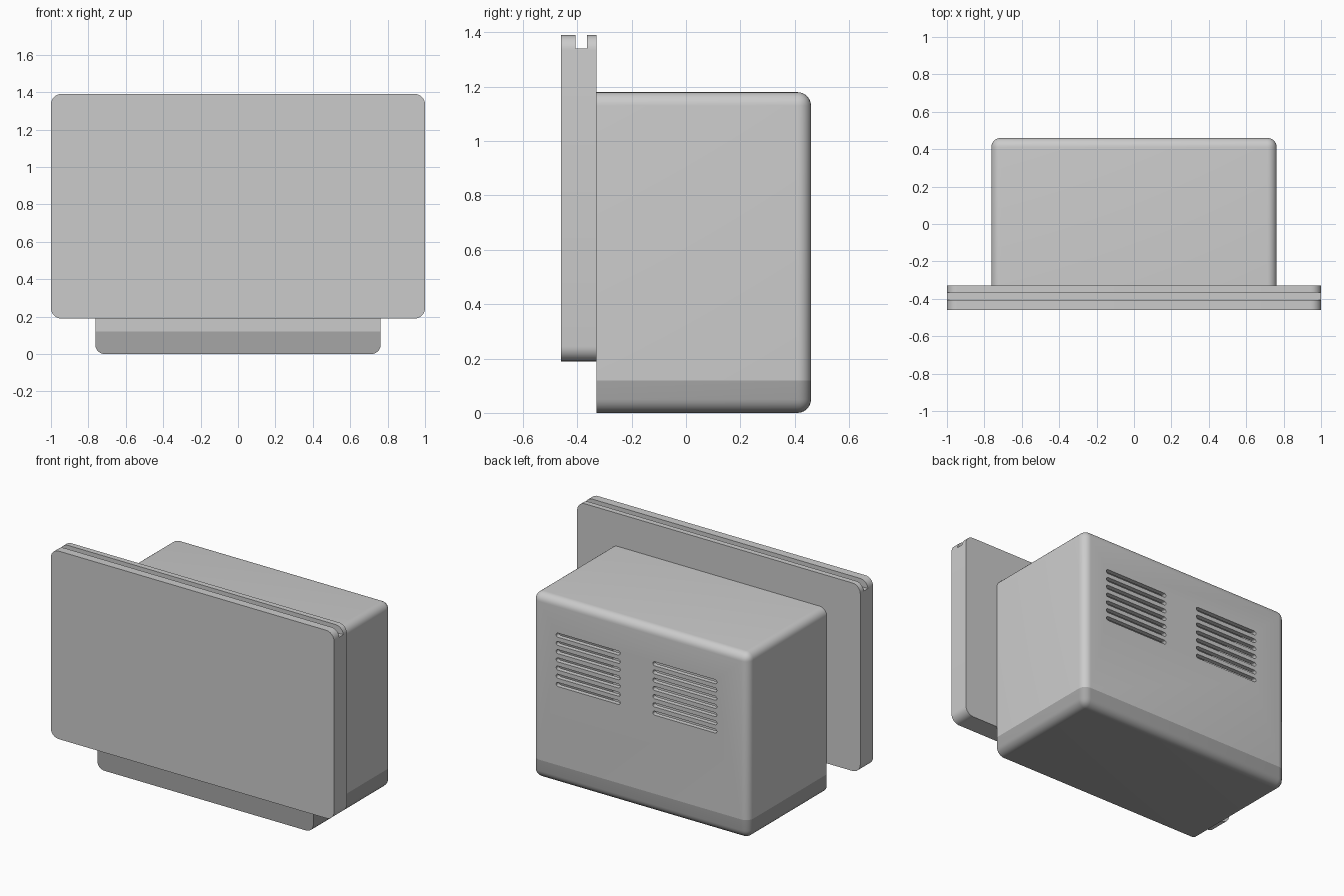
import bpy, bmesh, math
from mathutils import Vector

if "Cube" in bpy.data.objects:
    bpy.data.objects.remove(bpy.data.objects["Cube"])


def add_object(name, bm):
    bmesh.ops.recalc_face_normals(bm, faces=bm.faces)
    me = bpy.data.meshes.new(name)
    bm.to_mesh(me)
    bm.free()
    ob = bpy.data.objects.new(name, me)
    bpy.context.collection.objects.link(ob)
    return ob


def add_slab(bm, x0, x1, y0, y1, z0, z1, r=0.0, seg=6):
    """Rounded rectangle in XZ, extruded from y0 to y1."""
    pts = []
    if r:
        corners = ((x1 - r, z1 - r), (x0 + r, z1 - r), (x0 + r, z0 + r), (x1 - r, z0 + r))
        for q, (cx, cz) in enumerate(corners):
            for i in range(seg + 1):
                a = math.pi / 2 * (q + i / seg)
                pts.append((cx + r * math.cos(a), cz + r * math.sin(a)))
    else:
        pts = [(x1, z1), (x0, z1), (x0, z0), (x1, z0)]
    face = bm.faces.new([bm.verts.new((x, y0, z)) for x, z in pts])
    ext = bmesh.ops.extrude_face_region(bm, geom=[face], use_keep_orig=True)
    verts = [g for g in ext["geom"] if isinstance(g, bmesh.types.BMVert)]
    bmesh.ops.translate(bm, verts=verts, vec=(0, y1 - y0, 0))


def casing(name, keep_above):
    """Rounded body with a crisp front rim, keeping one side of the seam."""
    bm = bmesh.new()
    add_slab(bm, -0.763, 0.763, -0.33, 0.46, 0, 1.18)
    edges = [e for e in bm.edges if any(v.co.y > 0 for v in e.verts)]
    bmesh.ops.bevel(bm, geom=edges, offset=0.05, segments=7, profile=0.5,
                    affect='EDGES', clamp_overlap=True)
    bmesh.ops.bisect_plane(bm, geom=bm.verts[:] + bm.edges[:] + bm.faces[:],
                           plane_co=(0, 0, 0.12), plane_no=(0, 0, 1),
                           clear_inner=keep_above, clear_outer=not keep_above)
    bmesh.ops.holes_fill(bm, edges=[e for e in bm.edges if e.is_boundary], sides=0)
    return add_object(name, bm)


def cut(ob, cutter):
    mod = ob.modifiers.new("cut", 'BOOLEAN')
    mod.operation = 'DIFFERENCE'
    mod.solver = 'EXACT'
    mod.object = cutter
    bpy.context.view_layer.objects.active = ob
    bpy.ops.object.modifier_apply(modifier=mod.name)
    bpy.data.objects.remove(cutter, do_unlink=True)


def smooth(ob):
    bpy.ops.object.select_all(action='DESELECT')
    ob.select_set(True)
    bpy.context.view_layer.objects.active = ob
    bpy.ops.object.shade_smooth_by_angle(angle=math.radians(30))


# Front panel with a groove along its top edge
bm = bmesh.new()
add_slab(bm, -1, 1, -0.46, -0.33, 0.19, 1.39, 0.055, 8)
panel = add_object("front_panel", bm)
bm = bmesh.new()
add_slab(bm, -1.1, 1.1, -0.407, -0.365, 1.34, 1.5)
cut(panel, add_object("groove_cutter", bm))

# Hollow upper body
body = casing("rear_body", True)
bm = bmesh.new()
add_slab(bm, -0.72, 0.72, -0.29, 0.43, 0.16, 1.14)
cut(body, add_object("cavity_cutter", bm))

# Two groups of ventilation slots through the back wall
bm = bmesh.new()
for x0, x1 in ((0.143, 0.595), (-0.54, -0.088)):
    for i in range(7):
        z = 0.635 + i * 0.0525
        add_slab(bm, x0, x1, 0.40, 0.52, z - 0.013, z + 0.013, 0.0125, 4)
cut(body, add_object("vent_cutter", bm))

# Darker base
base = casing("base", False)
mat = bpy.data.materials.new("dark_grey")
mat.diffuse_color = (0.38, 0.38, 0.38, 1)
mat.use_nodes = True
mat.node_tree.nodes["Principled BSDF"].inputs["Base Color"].default_value = mat.diffuse_color
base.data.materials.append(mat)

for ob in (panel, body, base):
    smooth(ob)
